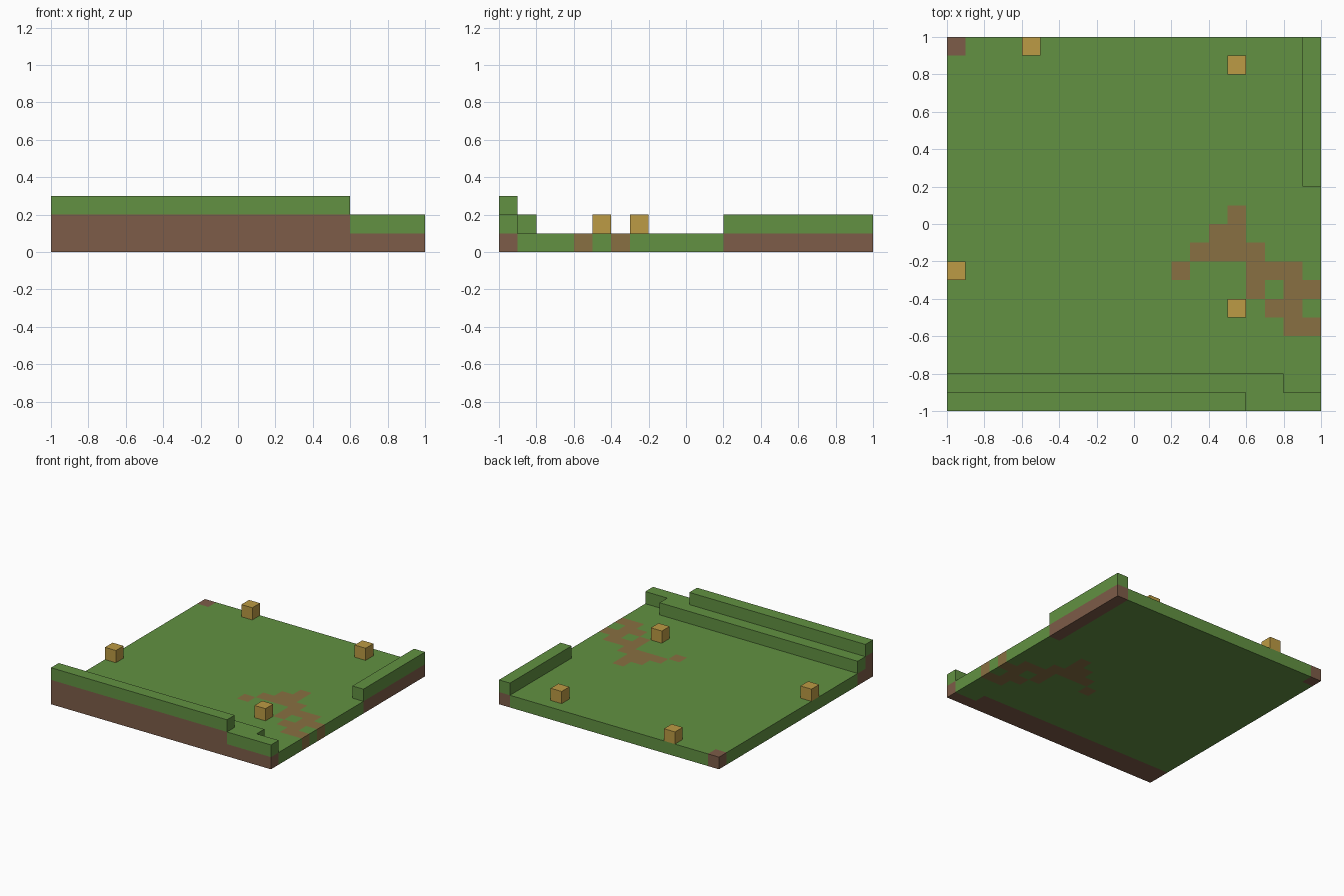
import bpy
import bmesh
from mathutils import Vector

old = bpy.data.objects.get("Cube")
if old:
    bpy.data.objects.remove(old, do_unlink=True)

N = 20            # blocks along each side
S = 2.0 / N       # block size


def material(name, rgb):
    m = bpy.data.materials.new(name)
    m.use_nodes = True
    colour = (*rgb, 1.0)
    m.diffuse_color = colour
    node = next(n for n in m.node_tree.nodes if n.type == 'BSDF_PRINCIPLED')
    node.inputs["Base Color"].default_value = colour
    node.inputs["Roughness"].default_value = 0.9
    return m


grass = material("grass_green", (0.122, 0.283, 0.054))
dirt = material("dirt_brown", (0.205, 0.107, 0.065))
trail = material("path_brown", (0.246, 0.162, 0.054))
gold = material("crate_gold", (0.503, 0.328, 0.058))

blocks = {}       # block position -> part name
parts = {}        # part name -> material


def fill(part, mat, xs, ys, z):
    """Fill a run of blocks; later parts replace earlier ones."""
    parts[part] = mat
    for x in range(*xs):
        for y in range(*ys):
            blocks[x, y, z] = part


# Ground layer
fill("grass_floor", grass, (0, N), (0, N), 0)

# Winding path set into the ground: (row, first column, end column)
for row, start, end in [(10, 15, 16), (9, 14, 16), (8, 13, 17), (7, 12, 13),
                        (7, 16, 19), (6, 16, 17), (6, 18, 20), (5, 17, 19),
                        (4, 18, 20)]:
    fill("dirt_path", trail, (start, end), (row, row + 1), 0)

# Stepped bank along the front
fill("front_bank_base", dirt, (0, N), (0, 1), 0)
fill("front_bank_base", dirt, (0, 18), (1, 2), 0)
fill("front_bank_base", dirt, (0, 16), (0, 1), 1)
fill("front_bank_step", grass, (16, N), (0, 1), 1)
fill("front_bank_step", grass, (0, 18), (1, 2), 1)
fill("front_bank_top", grass, (0, 16), (0, 1), 2)

# Low bank on the left side, towards the back
fill("side_bank_base", dirt, (N - 1, N), (12, N), 0)
fill("side_bank_top", grass, (N - 1, N), (12, N), 1)

# Bare back corner
fill("corner_dirt", dirt, (0, 1), (N - 1, N), 0)

# Crates
for i, (x, y) in enumerate([(0, 7), (15, 5), (4, 19), (15, 18)], 1):
    fill(f"crate_{i}", gold, (x, x + 1), (y, y + 1), 1)


def build(part, mat):
    """Mesh the exposed sides of all the blocks in one part."""
    bm = bmesh.new()
    for cell in [c for c, p in blocks.items() if p == part]:
        centre = Vector(cell) + Vector((0.5, 0.5, 0.5))
        for axis in range(3):
            for sign in (-1, 1):
                normal = Vector((0, 0, 0))
                normal[axis] = sign
                if tuple(int(a + b) for a, b in zip(cell, normal)) in blocks:
                    continue
                u = Vector((0, 0, 0))
                u[(axis + 1) % 3] = 0.5
                v = normal.cross(u)
                mid = centre + normal * 0.5
                corners = (mid - u - v, mid + u - v, mid + u + v, mid - u + v)
                bm.faces.new([bm.verts.new((p - Vector((N / 2, N / 2, 0))) * S)
                              for p in corners])
    bmesh.ops.remove_doubles(bm, verts=bm.verts, dist=S / 100)
    mesh = bpy.data.meshes.new(part)
    bm.to_mesh(mesh)
    bm.free()
    mesh.materials.append(mat)
    bpy.context.collection.objects.link(bpy.data.objects.new(part, mesh))


for name, mat in parts.items():
    build(name, mat)
